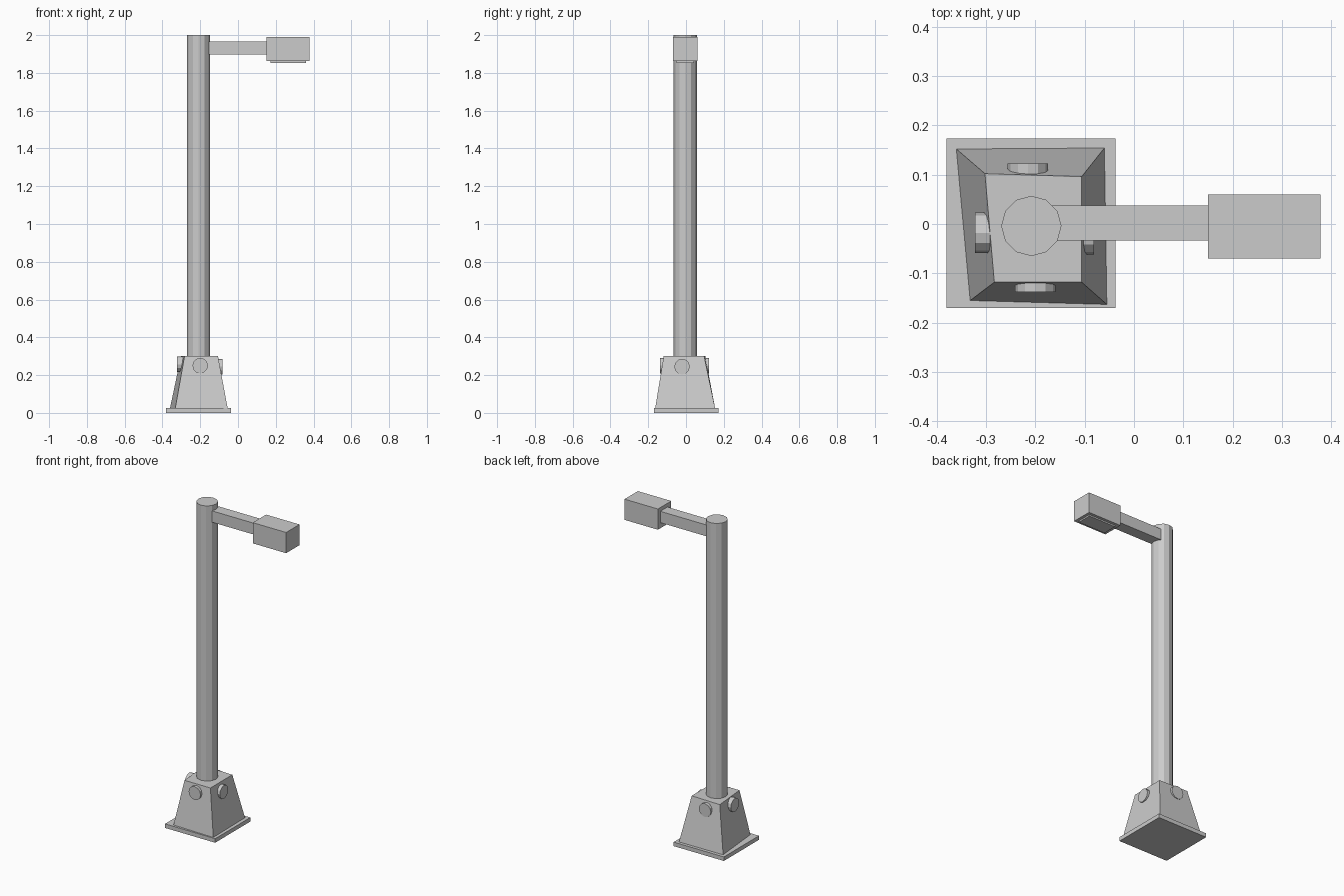
import bpy, bmesh
from math import radians
from mathutils import Matrix, Vector

if "Cube" in bpy.data.objects:
    bpy.data.objects.remove(bpy.data.objects["Cube"])


def make_object(name, bm):
    bmesh.ops.recalc_face_normals(bm, faces=bm.faces)
    mesh = bpy.data.meshes.new(name)
    bm.to_mesh(mesh)
    bm.free()
    obj = bpy.data.objects.new(name, mesh)
    bpy.context.collection.objects.link(obj)
    return obj


def box(name, low, high):
    low, high = Vector(low), Vector(high)
    bm = bmesh.new()
    bmesh.ops.create_cube(bm, size=1, matrix=Matrix.Translation((low + high) / 2)
                          @ Matrix.Diagonal((high - low).to_4d()))
    return make_object(name, bm)


def cylinder(name, start, end, radius, sides=12):
    start, end = Vector(start), Vector(end)
    axis = end - start
    turn = axis.to_track_quat('Z', 'Y').to_matrix().to_4x4()
    bm = bmesh.new()
    bmesh.ops.create_cone(bm, cap_ends=True, segments=sides, radius1=radius,
                          radius2=radius, depth=axis.length,
                          matrix=Matrix.Translation((start + end) / 2) @ turn)
    return make_object(name, bm)


# Ground plate
box("base_plate", (-0.38, -0.17, 0), (-0.037, 0.173, 0.025))

# Uneven tapered footing
bottom = [(-0.36, 0.152), (-0.332, -0.155), (-0.055, -0.163), (-0.06, 0.154)]
top = [(-0.302, 0.102), (-0.283, -0.118), (-0.106, -0.118), (-0.106, 0.096)]
bm = bmesh.new()
low = [bm.verts.new((x, y, 0.025)) for x, y in bottom]
high = [bm.verts.new((x, y, 0.3)) for x, y in top]
bm.faces.new(low)
bm.faces.new(high)
for i in range(4):
    j = (i + 1) % 4
    bm.faces.new((low[i], low[j], high[j], high[i]))
make_object("footing", bm)

# Round bolt caps, one on each side of the footing
cylinder("bolt_front", (-0.2, -0.10, 0.25), (-0.2, -0.138, 0.25), 0.041)
cylinder("bolt_back", (-0.215, 0.085, 0.25), (-0.215, 0.123, 0.25), 0.041)
cylinder("bolt_left", (-0.28, -0.018, 0.257), (-0.322, -0.018, 0.257), 0.041)
cylinder("bolt_right", (-0.12, -0.021, 0.245), (-0.081, -0.021, 0.245), 0.041)

# Pole, arm and lamp
cylinder("pole", (-0.208, -0.004, 0.29), (-0.208, -0.004, 2.0), 0.061)
box("arm", (-0.18, -0.033, 1.897), (0.16, 0.037, 1.967))
box("lamp_head", (0.15, -0.07, 1.862), (0.378, 0.06, 1.99))
box("lamp_lens", (0.173, -0.05, 1.853), (0.36, 0.042, 1.87))
